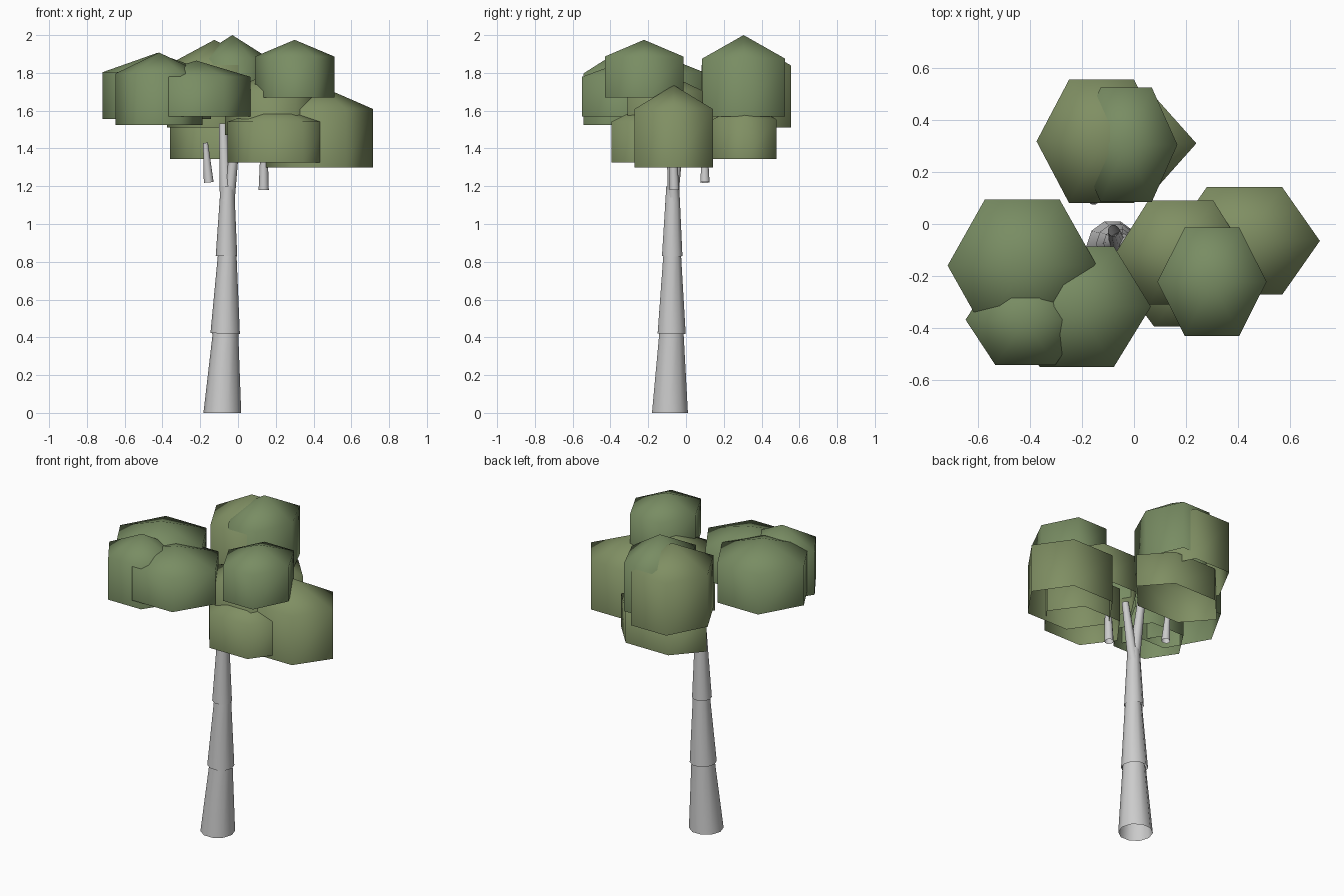
import bpy, bmesh, math
from mathutils import Vector

if "Cube" in bpy.data.objects:
    bpy.data.objects.remove(bpy.data.objects["Cube"])


def make_object(name, bm, mat=None):
    for f in bm.faces:
        f.smooth = True
    me = bpy.data.meshes.new(name)
    bm.to_mesh(me)
    bm.free()
    ob = bpy.data.objects.new(name, me)
    bpy.context.collection.objects.link(ob)
    if mat:
        me.materials.append(mat)
    return ob


def material(name, rgb):
    m = bpy.data.materials.new(name)
    m.diffuse_color = (*rgb, 1)
    m.use_nodes = True
    m.node_tree.nodes["Principled BSDF"].inputs["Base Color"].default_value = m.diffuse_color
    return m


def limb(name, a, b, r1, r2, sides=10):
    """Open-ended tapered round segment running from a to b."""
    a, b = Vector(a), Vector(b)
    turn = Vector((0, 0, 1)).rotation_difference((b - a).normalized())
    if a.z == 0:
        turn.identity()  # keep the foot flat on the ground
    bm = bmesh.new()
    rings = []
    for p, r in ((a, r1), (b, r2)):
        ring = []
        for i in range(sides):
            t = math.tau * i / sides
            ring.append(bm.verts.new(p + turn @ Vector((r * math.cos(t), r * math.sin(t), 0))))
        rings.append(ring)
    for i in range(sides):
        j = (i + 1) % sides
        bm.faces.new((rings[0][i], rings[0][j], rings[1][j], rings[1][i]))
    make_object(name, bm)


def leaf_clump(name, x, y, rx, half_y, bottom, top, mat):
    """Six-sided clump, open below: upright sides, low pointed roof."""
    bm = bmesh.new()
    ry = half_y / math.sin(math.pi / 3)
    shoulder = top - 0.29 * (top - bottom)
    rings = []
    for z in (bottom, shoulder):
        rings.append([bm.verts.new((x + rx * math.cos(math.pi * i / 3),
                                    y + ry * math.sin(math.pi * i / 3), z)) for i in range(6)])
    apex = bm.verts.new((x, y, top))
    for i in range(6):
        j = (i + 1) % 6
        bm.faces.new((rings[0][i], rings[0][j], rings[1][j], rings[1][i]))
        bm.faces.new((rings[1][i], rings[1][j], apex))
    make_object(name, bm, mat)


green = material("leaf_green", (0.19, 0.265, 0.125))
olive = material("leaf_olive", (0.215, 0.275, 0.125))

# trunk in stacked tapered segments
limb("trunk_lower", (-0.083, -0.085, 0), (-0.066, -0.077, 0.43), 0.10, 0.067)
limb("trunk_middle", (-0.068, -0.076, 0.42), (-0.057, -0.073, 0.84), 0.078, 0.049)
limb("trunk_upper", (-0.061, -0.073, 0.83), (-0.056, -0.070, 1.20), 0.057, 0.036)

# branches and loose twigs
limb("branch_left", (-0.062, -0.075, 1.12), (-0.079, -0.025, 1.53), 0.034, 0.022)
limb("branch_right", (-0.050, -0.065, 1.12), (-0.006, -0.085, 1.50), 0.032, 0.020)
limb("twig_left", (-0.155, 0.10, 1.22), (-0.172, 0.10, 1.43), 0.026, 0.013)
limb("twig_right", (0.136, -0.062, 1.18), (0.138, -0.068, 1.42), 0.027, 0.018)

# crown: x, y, half width, half depth, bottom, top
clumps = {
    "crown_left": (-0.43, -0.16, 0.287, 0.255, 1.555, 1.905, green),
    "crown_left_front": (-0.418, -0.368, 0.23, 0.175, 1.525, 1.908, green),
    "crown_front": (-0.22, -0.318, 0.285, 0.232, 1.57, 1.865, green),
    "crown_right_top": (0.30, -0.222, 0.21, 0.208, 1.67, 1.975, green),
    "crown_back_top": (-0.03, 0.305, 0.197, 0.22, 1.57, 2.0, green),
    "crown_back": (-0.125, 0.318, 0.25, 0.237, 1.51, 1.975, olive),
    "crown_back_low": (-0.06, 0.31, 0.30, 0.168, 1.345, 1.64, olive),
    "crown_middle": (0.18, -0.11, 0.25, 0.20, 1.47, 1.80, olive),
    "crown_right_low": (0.425, -0.065, 0.29, 0.207, 1.30, 1.735, olive),
    "crown_front_low": (0.21, -0.215, 0.265, 0.18, 1.325, 1.63, olive),
}
for name, args in clumps.items():
    leaf_clump(name, *args)
